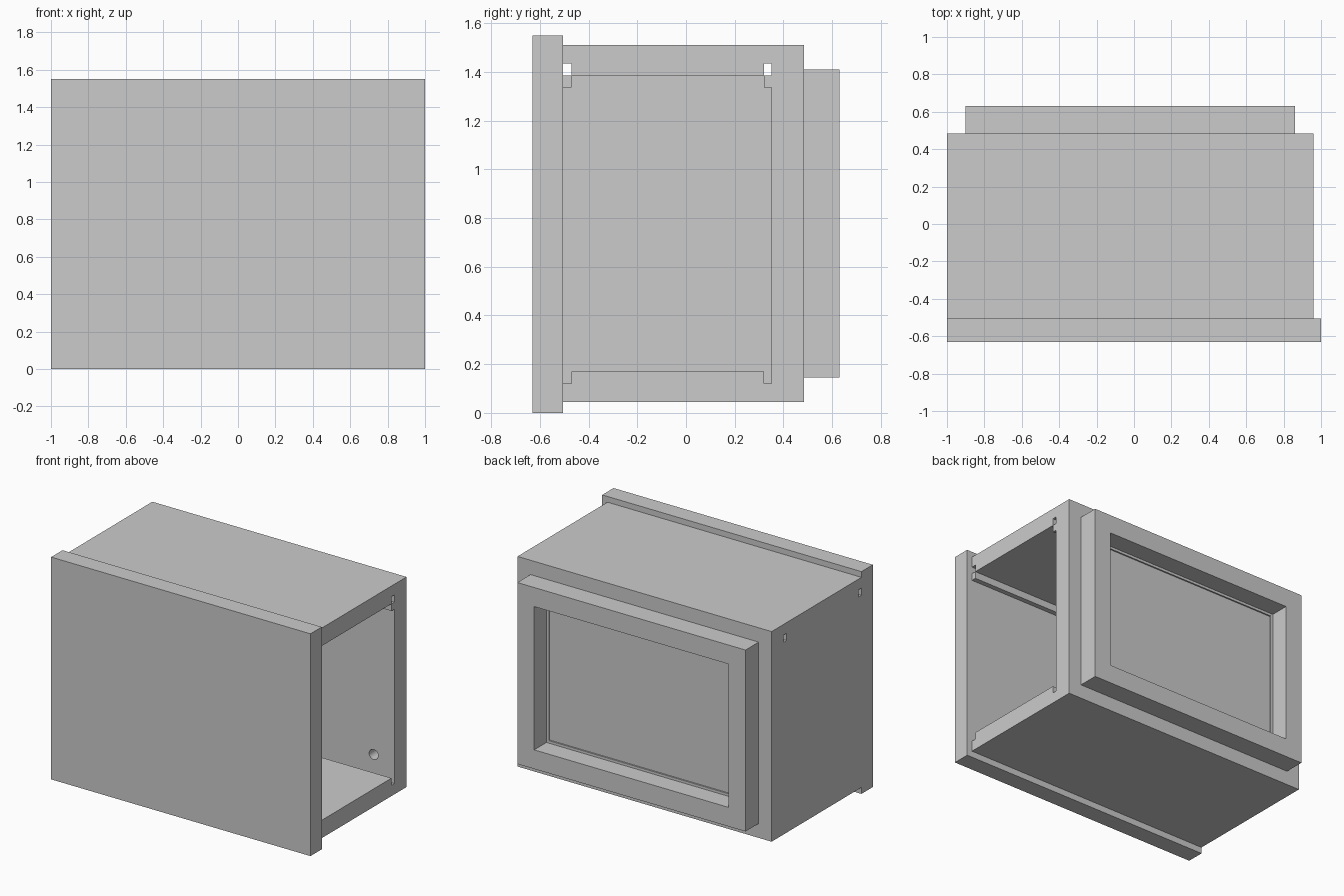
import bpy, bmesh, math

if "Cube" in bpy.data.objects:
    bpy.data.objects.remove(bpy.data.objects["Cube"])

grey = bpy.data.materials.new("plain_grey")
grey.diffuse_color = (0.6, 0.6, 0.6, 1)
grey.use_nodes = True
grey.node_tree.nodes["Principled BSDF"].inputs["Base Color"].default_value = grey.diffuse_color


def finish(name, bm):
    bmesh.ops.recalc_face_normals(bm, faces=bm.faces)
    me = bpy.data.meshes.new(name)
    bm.to_mesh(me)
    bm.free()
    me.materials.append(grey)
    ob = bpy.data.objects.new(name, me)
    bpy.context.collection.objects.link(ob)
    return ob


def extrude_x(name, profile, x0, x1):
    """Extrude a closed (y, z) profile along x."""
    bm = bmesh.new()
    face = bm.faces.new([bm.verts.new((x0, y, z)) for y, z in profile])
    new = bmesh.ops.extrude_face_region(bm, geom=[face])["geom"]
    bmesh.ops.translate(bm, vec=(x1 - x0, 0, 0),
                        verts=[v for v in new if isinstance(v, bmesh.types.BMVert)])
    return finish(name, bm)


def box(name, x0, x1, y0, y1, z0, z1):
    return extrude_x(name, [(y0, z0), (y1, z0), (y1, z1), (y0, z1)], x0, x1)


def ring_frame(name, x0, x1, z0, z1, wx, wz, y0, y1):
    """Rectangular frame with an opening, lying in the xz plane."""
    bm = bmesh.new()
    loops = []
    for y in (y0, y1):
        for dx, dz in ((0, 0), (wx, wz)):
            loops.append([bm.verts.new((x, y, z)) for x, z in (
                (x0 + dx, z0 + dz), (x1 - dx, z0 + dz),
                (x1 - dx, z1 - dz), (x0 + dx, z1 - dz))])
    for a, b in ((0, 1), (1, 3), (3, 2), (2, 0)):
        for i in range(4):
            j = (i + 1) % 4
            bm.faces.new((loops[a][i], loops[a][j], loops[b][j], loops[b][i]))
    return finish(name, bm)


def grooved(z_out, z_in, z_groove):
    """Slab profile with two grooves in its inner face."""
    return [(-0.505, z_out), (0.485, z_out), (0.485, z_in), (0.352, z_in),
            (0.352, z_groove), (0.32, z_groove), (0.32, z_in),
            (-0.47, z_in), (-0.47, z_groove), (-0.505, z_groove)]


# Front panel, wider and taller than the body
box("front_panel", -1, 1, -0.63, -0.505, 0, 1.55)

# Body: grooved top and bottom, left wall and back wall, open on the right
extrude_x("top_slab", grooved(1.51, 1.385, 1.435), -1, 0.96)
extrude_x("bottom_slab", grooved(0.045, 0.17, 0.12), -0.87, 0.96)
box("left_wall", -1, -0.87, -0.505, 0.485, 0.045, 1.385)
back = box("back_wall", -0.87, 0.96, 0.352, 0.485, 0.17, 1.385)

# Round cable recess on the inside of the back wall
bm = bmesh.new()
bmesh.ops.create_cone(bm, cap_ends=True, segments=24, radius1=0.035, radius2=0.035, depth=0.2)
cutter = finish("recess_cutter", bm)
cutter.rotation_euler = (math.pi / 2, 0, 0)
cutter.location = (0.8, 0.352, 0.28)
cutter.hide_render = True
cutter.hide_viewport = True
cut = back.modifiers.new("recess", 'BOOLEAN')
cut.operation = 'DIFFERENCE'
cut.object = cutter

# Rails under the top slab, front and back
box("front_rail", -0.87, 0.96, -0.505, -0.47, 1.335, 1.385)
box("back_rail", -0.87, 0.96, 0.32, 0.352, 1.335, 1.385)

# Raised frame on the back, with a thin lip around the recessed panel
ring_frame("back_frame", -0.90, 0.86, 0.145, 1.41, 0.13, 0.133, 0.485, 0.63)
ring_frame("panel_lip", -0.77, 0.73, 0.278, 1.277, 0.018, 0.018, 0.485, 0.495)
